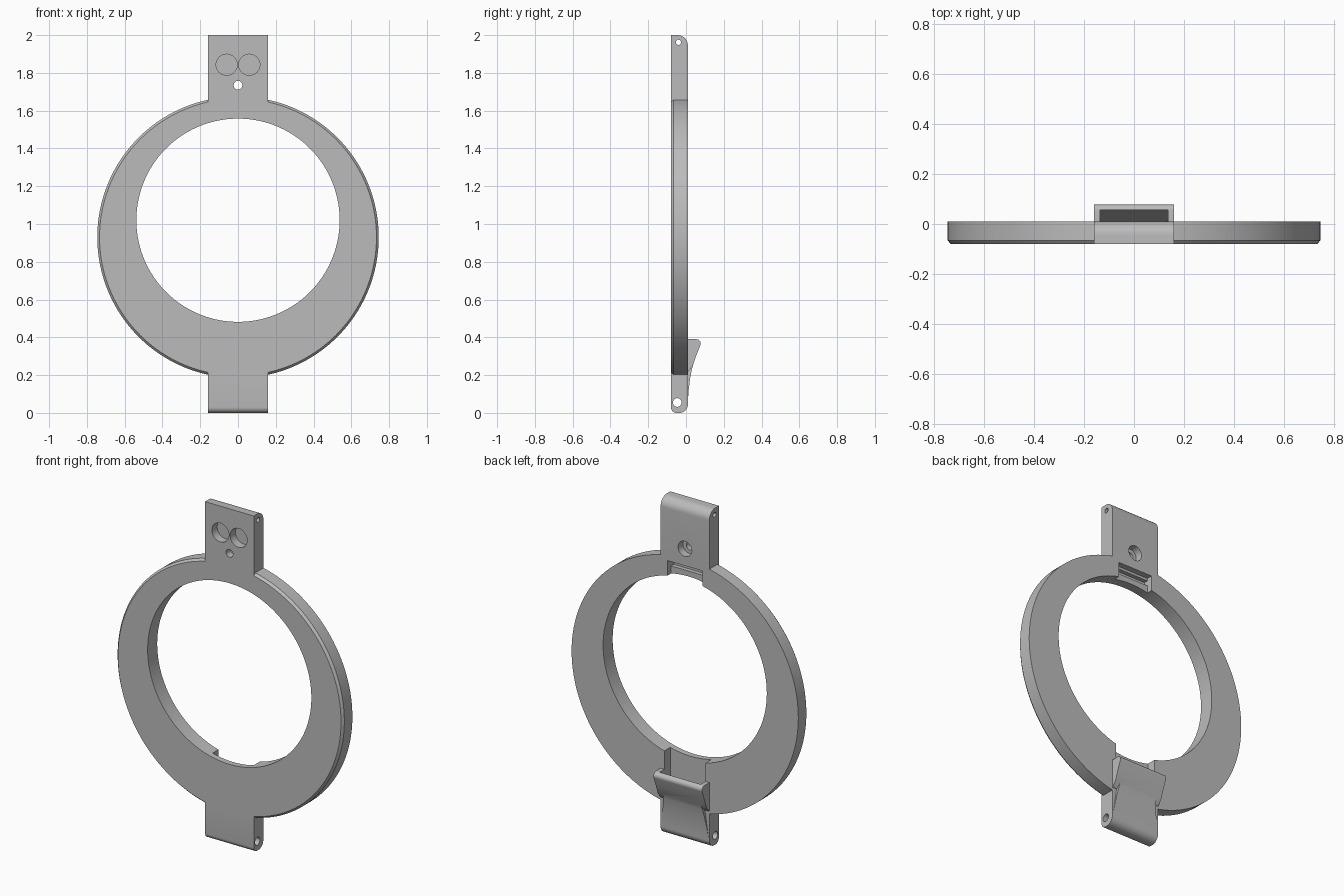
import bpy, bmesh
from math import sin, cos, pi, radians

if "Cube" in bpy.data.objects:
    bpy.data.objects.remove(bpy.data.objects["Cube"])

grey = bpy.data.materials.new("plain_grey")
grey.use_nodes = True
grey.diffuse_color = (0.5, 0.5, 0.5, 1)
grey.node_tree.nodes["Principled BSDF"].inputs["Base Color"].default_value = (0.5, 0.5, 0.5, 1)

FRONT, BACK, HALF = -0.08, 0.01, 0.16


def loft(name, loops):
    """Skin matching closed loops and cap both ends."""
    bm = bmesh.new()
    rings = [[bm.verts.new(p) for p in loop] for loop in loops]
    n = len(rings[0])
    for a, b in zip(rings, rings[1:]):
        for i in range(n):
            j = (i + 1) % n
            bm.faces.new((a[i], a[j], b[j], b[i]))
    bm.faces.new(rings[0])
    bm.faces.new(rings[-1])
    bmesh.ops.recalc_face_normals(bm, faces=bm.faces)
    mesh = bpy.data.meshes.new(name)
    bm.to_mesh(mesh)
    bm.free()
    mesh.materials.append(grey)
    obj = bpy.data.objects.new(name, mesh)
    bpy.context.collection.objects.link(obj)
    return obj


def across(name, profile, width=lambda z: HALF):
    """Sweep a (y, z) profile across x, with a half width that may vary with z."""
    return loft(name, [[(s * width(z), y, z) for y, z in profile] for s in (-1, 1)])


def disc(name, x, z, sections, n=32):
    """Round part along y from (y, radius) sections."""
    return loft(name, [[(x + r * cos(2 * pi * i / n), y, z + r * sin(2 * pi * i / n))
                        for i in range(n)] for y, r in sections])


def arc(y, z, r, start, end, n=10):
    return [(y + r * cos(radians(start + (end - start) * i / n)),
             z + r * sin(radians(start + (end - start) * i / n))) for i in range(n + 1)]


def box(y0, y1, z0, z1):
    return [(y0, z0), (y1, z0), (y1, z1), (y0, z1)]


def combine(target, other, operation):
    mod = target.modifiers.new("join", 'BOOLEAN')
    mod.operation, mod.object, mod.solver = operation, other, 'EXACT'
    bpy.context.view_layer.objects.active = target
    bpy.ops.object.modifier_apply(modifier=mod.name)
    bpy.data.objects.remove(other)


# Ring with a chamfered front rim
body = disc("ring_frame", 0, 0.93, [(FRONT, 0.733), (-0.066, 0.745), (BACK, 0.745)], 160)

# Top tab, rounded at the back; bottom tab, rounded like a hinge knuckle
top_tab = across("top_tab", [(FRONT, 1.6), (BACK, 1.6)] + arc(-0.045, 1.945, 0.055, 0, 90)
                 + [(FRONT, 2.0)])
bottom_tab = across("bottom_tab", [(BACK, 0.39), (FRONT, 0.39)]
                    + arc(-0.05, 0.03, 0.03, 180, 270, 6) + arc(-0.035, 0.045, 0.045, 270, 360))

# Rear clip: flared lip over a tapering curved tongue
lip = across("clip_lip", [(-0.01, 0.39), (-0.01, 0.215), (0.012, 0.22), (0.036, 0.25),
                          (0.055, 0.305)] + arc(0.055, 0.367, 0.023, -20, 90, 8))
tongue = across("clip_tongue", [(-0.01, 0.27), (-0.01, 0.06), (0.01, 0.06), (0.014, 0.12),
                                (0.022, 0.185), (0.031, 0.23), (0.036, 0.25)],
                lambda z: 0.155 - 0.03 * (z - 0.06) / 0.2)
for part in (top_tab, bottom_tab, lip, tongue):
    combine(body, part, 'UNION')

cutters = [
    # Offset main opening
    disc("opening", 0, 1.02, [(-0.2, 0.538), (0.2, 0.538)], 160),
    # Screw hole with a counterbore at the back
    disc("screw_hole", 0, 1.735, [(-0.2, 0.023), (0.2, 0.023)]),
    disc("counterbore", 0, 1.735, [(-0.035, 0.045), (0.2, 0.045)]),
    # Cross pin holes
    loft("top_pin", [[(x, y, z) for y, z in arc(-0.04, 1.962, 0.014, 0, 345, 23)]
                     for x in (-1, 1)]),
    loft("bottom_pin", [[(x, y, z) for y, z in arc(-0.046, 0.055, 0.023, 0, 345, 23)]
                        for x in (-1, 1)]),
    # Clip pocket running up into the opening
    across("clip_pocket", [(-0.045, 0.6), (-0.045, 0.22), (-0.005, 0.2), (0.012, 0.22),
                           (0.035, 0.305), (0.055, 0.36), (0.055, 0.6)], lambda z: 0.135),
    # Catch notch and its deeper groove
    across("catch_notch", box(-0.025, 0.1, 1.45, 1.635), lambda z: 0.115),
    across("catch_groove", box(-0.05, 0.1, 1.59, 1.62), lambda z: 0.115),
]
# Pair of round blind recesses in the front of the top tab
cutters += [disc("recess", s * 0.06, 1.843, [(-0.2, 0.056), (-0.03, 0.056)]) for s in (-1, 1)]
for cutter in cutters:
    combine(body, cutter, 'DIFFERENCE')

bpy.ops.object.select_all(action='DESELECT')
body.select_set(True)
bpy.context.view_layer.objects.active = body
bpy.ops.object.shade_smooth_by_angle(angle=radians(25))
